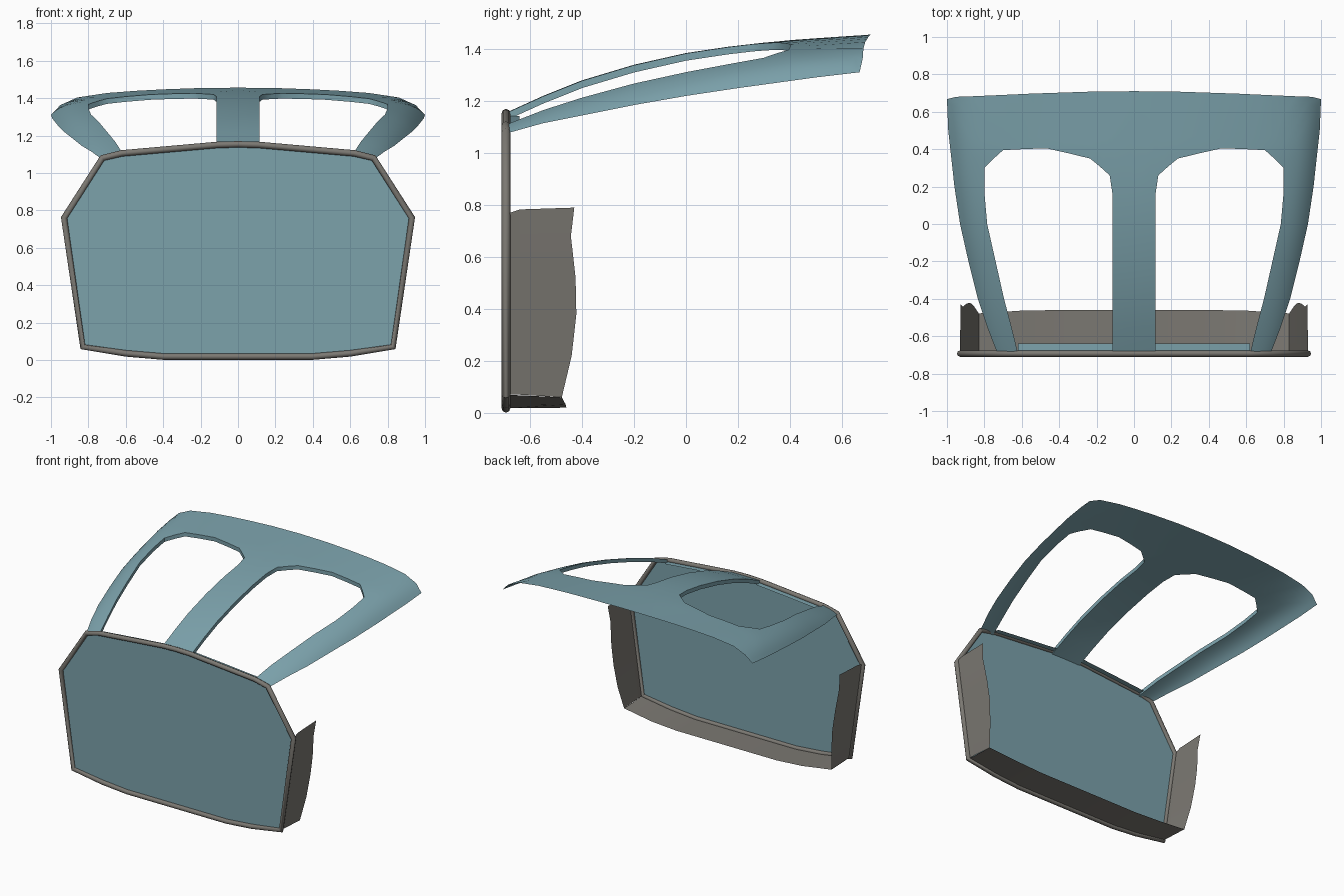
import bpy, bmesh, math

if "Cube" in bpy.data.objects:
    bpy.data.objects.remove(bpy.data.objects["Cube"])


def material(name, rgb):
    m = bpy.data.materials.new(name)
    m.diffuse_color = (*rgb, 1)
    m.use_nodes = True
    m.node_tree.nodes["Principled BSDF"].inputs["Base Color"].default_value = m.diffuse_color
    return m


TEAL = material("dusty_teal", (0.20, 0.36, 0.41))
GREY = material("warm_grey", (0.20, 0.19, 0.17))
FRONT = -0.693


def make(name, verts, faces, mat, mirror=True, angle=35):
    bm = bmesh.new()
    vs = [bm.verts.new(v) for v in verts]
    for f in faces:
        bm.faces.new([vs[i] for i in f])
    bmesh.ops.remove_doubles(bm, verts=bm.verts, dist=0.0004)
    bmesh.ops.recalc_face_normals(bm, faces=bm.faces)
    me = bpy.data.meshes.new(name)
    bm.to_mesh(me)
    bm.free()
    me.shade_smooth()
    me.set_sharp_from_angle(angle=math.radians(angle))
    me.materials.append(mat)
    ob = bpy.data.objects.new(name, me)
    bpy.context.collection.objects.link(ob)
    if mirror:
        ob.modifiers.new("mirror", "MIRROR").use_clip = True
    return ob


def strip(name, path_a, path_b, mat):
    n = len(path_a)
    faces = [(i, i + 1, n + i + 1, n + i) for i in range(n - 1)]
    return make(name, path_a + path_b, faces, mat)


# Front panel
half = [(0, .018), (.40, .018), (.60, .035), (.83, .07), (.93, .76), (.725, 1.08),
        (.62, 1.105), (.11, 1.15), (0, 1.153)]
loop = half + [(-x, z) for x, z in half[-2:0:-1]]
outline = [(x, FRONT, z) for x, z in loop]
make("front_panel", outline, [list(range(len(outline)))], TEAL, mirror=False)

# Tube frame around the panel
cu = bpy.data.curves.new("frame_path", "CURVE")
cu.dimensions = "3D"
cu.bevel_depth = 0.017
cu.bevel_resolution = 2
sp = cu.splines.new("POLY")
sp.points.add(len(outline) - 1)
for p, co in zip(sp.points, outline):
    p.co = (*co, 1)
sp.use_cyclic_u = True
tmp = bpy.data.objects.new("tmp", cu)
bpy.context.collection.objects.link(tmp)
bpy.context.view_layer.update()
me = bpy.data.meshes.new_from_object(tmp.evaluated_get(bpy.context.evaluated_depsgraph_get()))
bpy.data.objects.remove(tmp)
me.materials.clear()
me.materials.append(GREY)
me.shade_smooth()
me.set_sharp_from_angle(angle=math.radians(50))
bpy.context.collection.objects.link(bpy.data.objects.new("panel_frame", me))

# Grey floor lip and side walls
strip("floor_lip",
      [(x, FRONT, z) for x, z in half[:4]],
      [(0, -.46, .02), (.40, -.46, .02), (.60, -.463, .032), (.83, -.478, .06)], GREY)
rear = [(.83, -.478, .06), (.855, -.44, .22), (.875, -.422, .38), (.895, -.425, .52),
        (.915, -.443, .68), (.927, -.43, .79)]
fore = [(.83 + .1 * t, FRONT, .07 + .695 * t) for t in (0, .22, .44, .64, .86, 1)]
strip("side_wall",
      fore, [(x, -.64, z + (.018 if z > .7 else 0)) for x, _, z in fore], GREY)
strip("side_wall_rear",
      [(x, -.64, z + (.018 if z > .7 else 0)) for x, _, z in fore], rear, GREY)

# Narrow ledge behind the top of the frame
top = [(.11, 1.143), (.36, 1.122), (.62, 1.098)]
strip("top_ledge", [(x, FRONT, z) for x, z in top], [(x, -.64, z) for x, z in top], TEAL)

# Roof height: crown line, side edge line and half width along y
YS = [-.693, -.55, -.4, -.2, 0, .2, .4, .71]
CROWN = [1.155, 1.22, 1.28, 1.34, 1.385, 1.415, 1.435, 1.456]
EDGE = [1.075, 1.115, 1.145, 1.185, 1.22, 1.25, 1.28, 1.315]
WIDTH = [.73, .785, .835, .885, .93, .96, .985, 1.003]


def at(table, y):
    for i in range(len(YS) - 1):
        if y <= YS[i + 1] or i == len(YS) - 2:
            t = (y - YS[i]) / (YS[i + 1] - YS[i])
            return table[i] + (table[i + 1] - table[i]) * t


def roof_z(x, y):
    r = min(1, x / at(WIDTH, y))
    a = .57 - .27 * y
    drop = a * r ** 2 + (1 - a) * r ** 14
    return at(CROWN, y) - (at(CROWN, y) - at(EDGE, y)) * drop


# Roof: window outline lofted to centre line, rear edge and side edge
T = 0.028
pairs = [(.115, y, 0, y, T) for y in (-.693, -.55, -.4, -.2, 0, .16)]
pairs += [(.13, .26, 0, .3, T), (.18, .305, 0, .5, T / 2), (.21, .33, 0, .71, 0),
          (.235, .35, .22, .708, 0), (.35, .378, .40, .702, 0), (.47, .405, .55, .697, 0),
          (.60, .40, .70, .69, 0), (.70, .395, .86, .683, 0), (.75, .35, .95, .68, 0),
          (.78, .32, 1.0, .668, 0), (.80, .30, .993, .5, 0), (.80, .17, .96, .2, 0)]
pairs += [(xi, y, at(WIDTH, y), y, 0) for xi, y in
          ((.785, 0), (.74, -.2), (.695, -.4), (.655, -.55), (.62, -.693))]
N = 10
verts, faces = [], []
for xi, yi, xo, yo, t in pairs:
    for layer in (0, 1):
        for k in range(N + 1):
            s = k / N
            x, y = xi + (xo - xi) * s, yi + (yo - yi) * s
            verts.append((x, y, roof_z(x, y) - layer * (T + (t - T) * s)))
W = N + 1
for i in range(len(pairs) - 1):
    a, b = i * 2 * W, (i + 1) * 2 * W
    for k in range(N):
        faces.append((a + k, a + k + 1, b + k + 1, b + k))
        faces.append((a + W + k, b + W + k, b + W + k + 1, a + W + k + 1))
    faces.append((a, b, b + W, a + W))  # window rim
make("roof", verts, faces, TEAL, angle=40)
